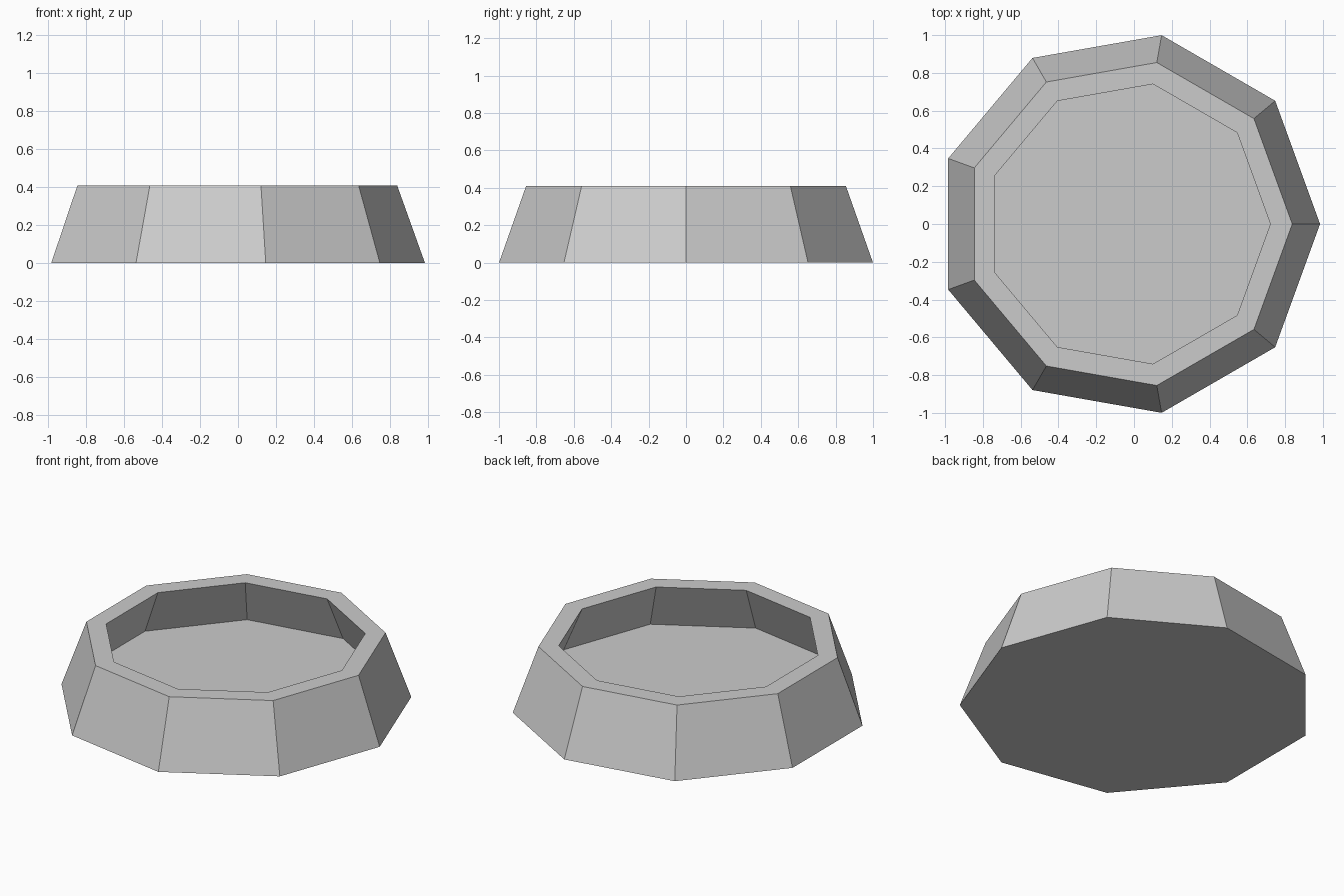
import bpy
import bmesh
from math import cos, sin, tau

SIDES = 9
CENTRE_X = -0.03
# Rings as (radius, height): outer base, outer rim, inner rim, undercut floor
PROFILE = [(1.015, 0.0), (0.868, 0.41), (0.752, 0.41), (0.881, 0.118)]

cube = bpy.data.objects.get("Cube")
if cube:
    bpy.data.objects.remove(cube, do_unlink=True)


def make_material(name, colour):
    mat = bpy.data.materials.new(name)
    mat.use_nodes = True
    mat.diffuse_color = colour
    mat.node_tree.nodes["Principled BSDF"].inputs["Base Color"].default_value = colour
    return mat


def add_ring(bm, radius, height):
    angles = [tau * i / SIDES for i in range(SIDES)]
    return [bm.verts.new((CENTRE_X + radius * cos(a), radius * sin(a), height))
            for a in angles]


# Faceted bowl: sloped wall, flat rim, undercut inside and thick floor
bm = bmesh.new()
rings = [add_ring(bm, r, z) for r, z in PROFILE]
for low, high in zip(rings, rings[1:]):
    for i in range(SIDES):
        j = (i + 1) % SIDES
        bm.faces.new((low[i], low[j], high[j], high[i]))
bm.faces.new(rings[0][::-1])
bm.faces.new(rings[-1])
bmesh.ops.recalc_face_normals(bm, faces=bm.faces)

mesh = bpy.data.meshes.new("bowl")
bm.to_mesh(mesh)
bm.free()
mesh.materials.append(make_material("light grey", (0.6, 0.6, 0.6, 1.0)))
bpy.context.collection.objects.link(bpy.data.objects.new("bowl", mesh))
